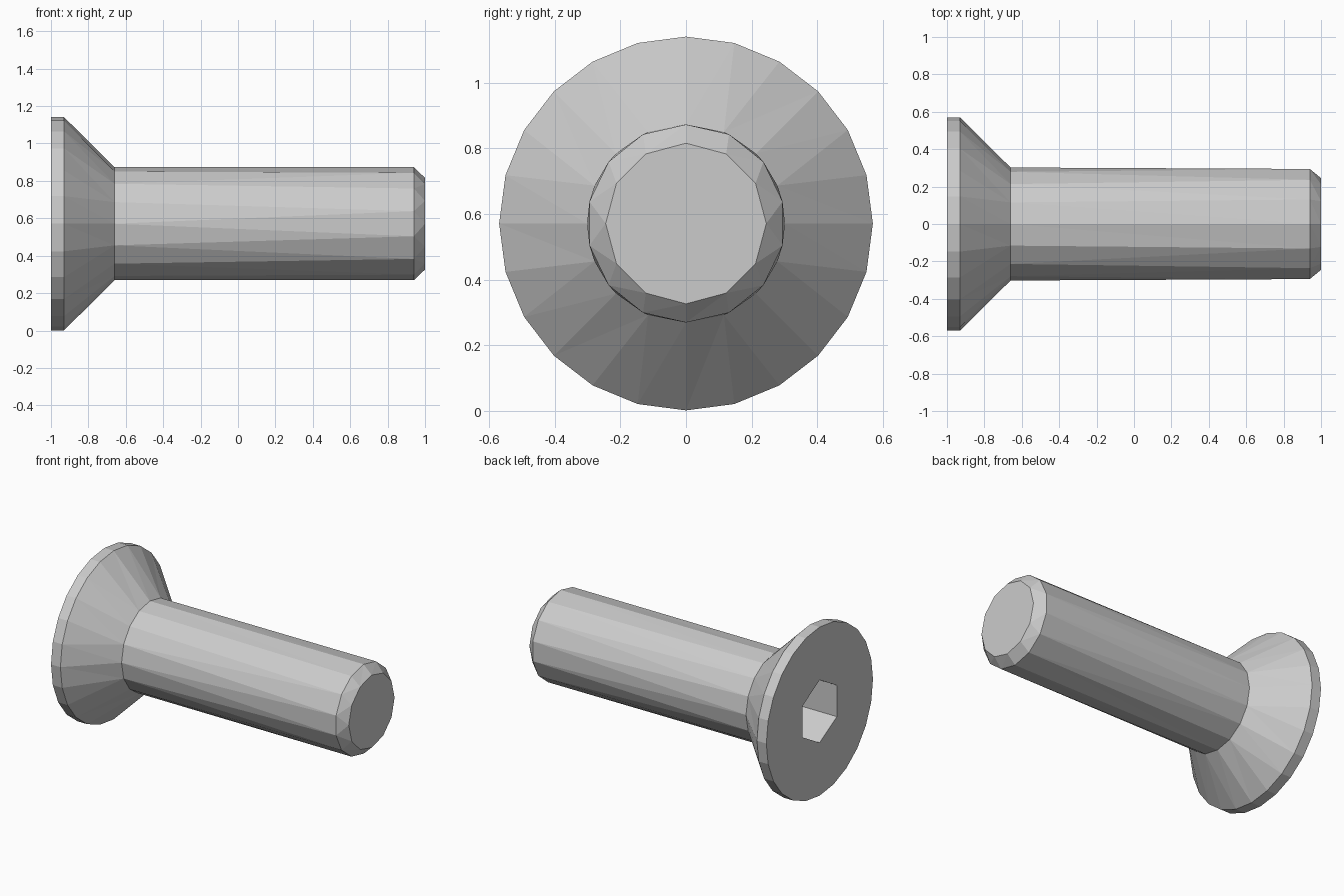
import bpy, bmesh
from math import sin, cos, tau

if "Cube" in bpy.data.objects:
    bpy.data.objects.remove(bpy.data.objects["Cube"])

AXIS_Z = 0.571
bm = bmesh.new()


def ring(x, radius, sides):
    """Ring of vertices around the screw axis, starting at the top."""
    return [bm.verts.new((x, radius * sin(tau * i / sides),
                          AXIS_Z + radius * cos(tau * i / sides)))
            for i in range(sides)]


def skin(a, b):
    """Join two rings that may have different numbers of sides."""
    na, nb = len(a), len(b)
    if na == nb:
        for i in range(na):
            j = (i + 1) % na
            bm.faces.new((a[i], a[j], b[j], b[i]))
        return
    i = j = 0
    while i < na or j < nb:
        if j >= nb or (i < na and (i + 1) / na <= (j + 1) / nb):
            bm.faces.new((a[i % na], a[(i + 1) % na], b[j % nb]))
            i += 1
        else:
            bm.faces.new((a[i % na], b[(j + 1) % nb], b[j % nb]))
            j += 1


# From socket floor, over the countersunk head, along the shank to the tip
profile = [
    (-0.73, 0.212, 6),    # hex socket floor
    (-1.00, 0.212, 6),    # hex socket mouth
    (-1.00, 0.57, 24),    # head face
    (-0.93, 0.57, 24),    # head rim
    (-0.66, 0.302, 16),   # cone meets shank
    (0.94, 0.302, 14),    # start of chamfer
    (1.00, 0.245, 12),    # tip
]
rings = [ring(*p) for p in profile]
for a, b in zip(rings, rings[1:]):
    skin(a, b)
bm.faces.new(rings[0])
bm.faces.new(rings[-1])
bmesh.ops.recalc_face_normals(bm, faces=bm.faces)

mesh = bpy.data.meshes.new("countersunk_screw")
bm.to_mesh(mesh)
bm.free()
screw = bpy.data.objects.new("countersunk_screw", mesh)
bpy.context.collection.objects.link(screw)
